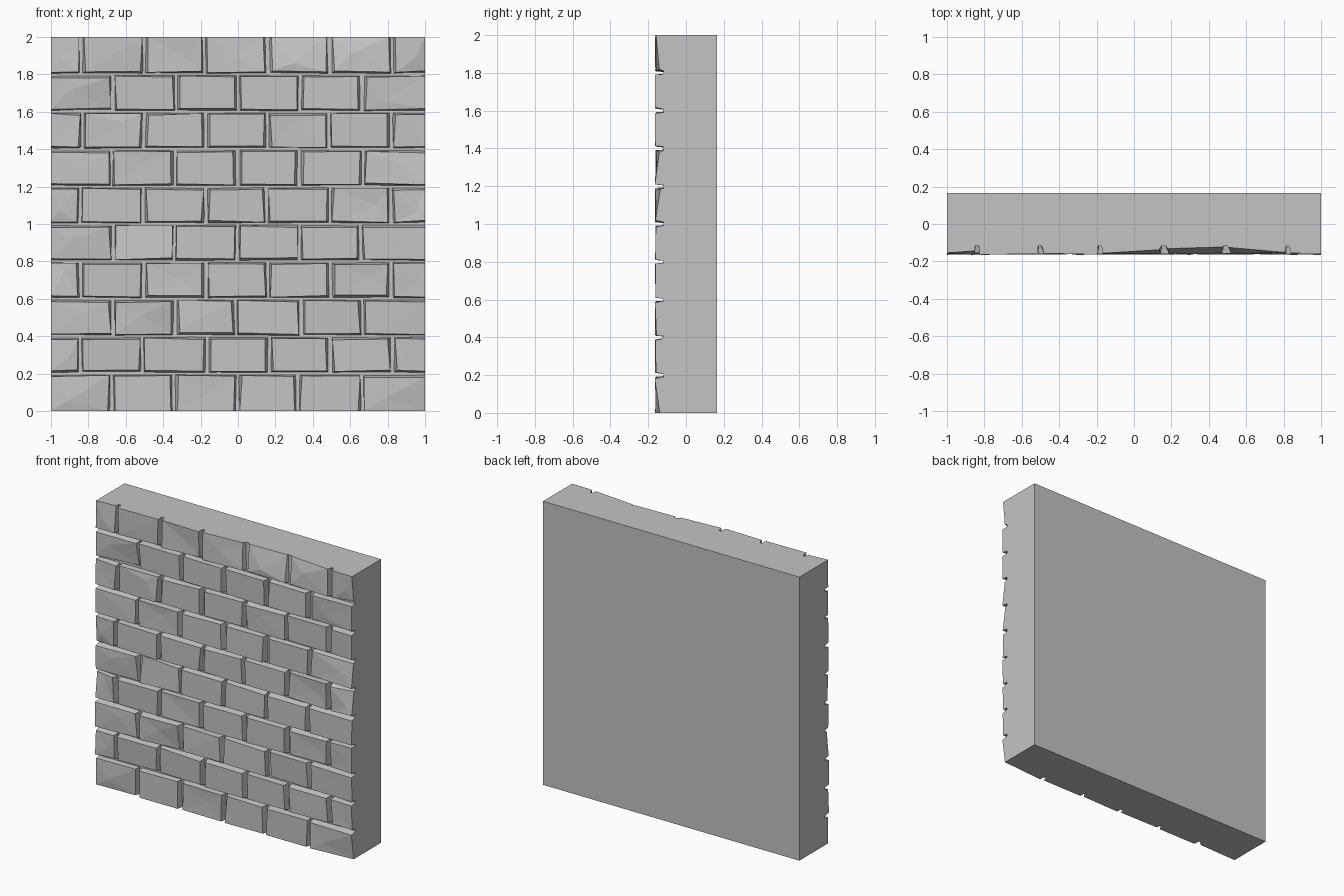
import bpy, bmesh, math, random

random.seed(7)
cube = bpy.data.objects.get("Cube")
if cube:
    bpy.data.objects.remove(cube, do_unlink=True)

HALF, HEIGHT, BACK = 1.0, 2.0, 0.165
MORTAR, FACE = -0.118, -0.159
ROWS, COURSE, PITCH = 10, 0.2, 0.333

stone = bpy.data.materials.new("grey stone")
stone.use_nodes = True
GREY = (0.55, 0.55, 0.55, 1)
stone.diffuse_color = GREY
stone.node_tree.nodes["Principled BSDF"].inputs["Base Color"].default_value = GREY


def finish(bm, name):
    bmesh.ops.recalc_face_normals(bm, faces=bm.faces)
    mesh = bpy.data.meshes.new(name)
    bm.to_mesh(mesh)
    bm.free()
    mesh.materials.append(stone)
    obj = bpy.data.objects.new(name, mesh)
    bpy.context.collection.objects.link(obj)
    return obj


def jitter(amount):
    return random.uniform(-amount, amount)


def ring(bm, x0, x1, z0, z1, gap, wobble, y, y_wobble):
    """Four corners of a brick outline; wall edges stay flush."""
    verts = []
    for x, z, sx, sz in ((x0, z0, 1, 1), (x1, z0, -1, 1), (x1, z1, -1, -1), (x0, z1, 1, -1)):
        px = x if abs(x) > HALF - 0.001 else x + sx * gap + jitter(wobble)
        pz = z if z < 0.001 or z > HEIGHT - 0.001 else z + sz * gap * 0.8 + jitter(wobble * 0.7)
        py = y + jitter(y_wobble)
        verts.append(bm.verts.new((px, py, pz)))
    return verts


def add_brick(bm, x0, x1, z0, z1):
    base = ring(bm, x0, x1, z0, z1, 0.007, 0.004, MORTAR + 0.01, 0)
    front = ring(bm, x0, x1, z0, z1, 0.018, 0.009, FACE, 0.006)
    # worn hollow along the top of the wall
    for v in front:
        if v.co.z > HEIGHT - 0.001:
            v.co.y += 0.038 * math.exp(-((v.co.x - 0.38) / 0.28) ** 2)
    at_edge = max(abs(x0), abs(x1)) > HALF - 0.001
    # some bricks have a knocked-back corner
    if random.random() < (0.5 if at_edge else 0.1):
        random.choice(front).co.y += random.uniform(0.012, 0.028)
    for i in range(4):
        j = (i + 1) % 4
        bm.faces.new((base[i], base[j], front[j], front[i]))
    face = bm.faces.new(front)
    # chipped faces meet at an off-centre point
    if at_edge or z1 > HEIGHT - 0.001 or random.random() < 0.25:
        centre = bmesh.ops.poke(bm, faces=[face])["verts"][0]
        centre.co.x += jitter(0.25) * (x1 - x0)
        centre.co.z += jitter(0.05)
        centre.co.y = FACE + jitter(0.005)


# solid wall behind the bricks
bm = bmesh.new()
bmesh.ops.create_cube(bm, size=1)
for v in bm.verts:
    v.co.x *= 2 * HALF
    v.co.y = BACK if v.co.y > 0 else MORTAR
    v.co.z = HEIGHT if v.co.z > 0 else 0
finish(bm, "wall_core")

# staggered brick courses
for row in range(ROWS):
    bm = bmesh.new()
    first = -0.67 if row % 2 == 0 else -0.84
    joints = [first + PITCH * k for k in range(5 + row % 2)]
    edges = [-HALF] + [x + jitter(0.008) for x in joints] + [HALF]
    for x0, x1 in zip(edges, edges[1:]):
        add_brick(bm, x0, x1, row * COURSE, (row + 1) * COURSE)
    finish(bm, "brick_course_%d" % (row + 1))
